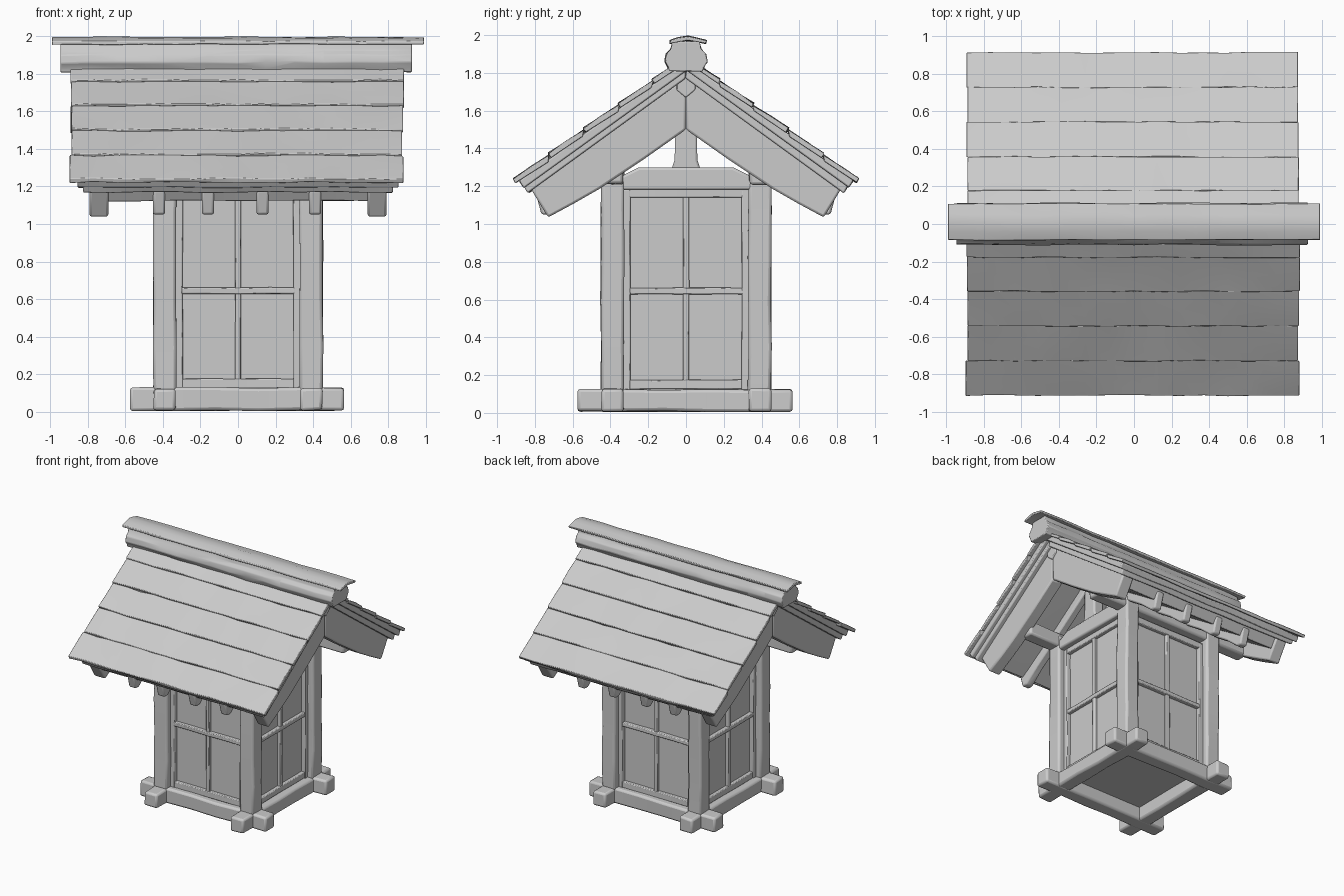
import bpy, bmesh, math, random

if "Cube" in bpy.data.objects:
    bpy.data.objects.remove(bpy.data.objects["Cube"])
random.seed(4)


def prism(name, profile, axis, t0, t1, segs=1, wob=0.0, bevel=0.012):
    """Extrude a 2D profile along an axis, with slight hand-hewn waviness."""
    bm = bmesh.new()
    rings = []
    for i in range(segs + 1):
        t = t0 + (t1 - t0) * i / segs
        ring = []
        for u, v in profile:
            a = u + random.uniform(-wob, wob)
            b = v + random.uniform(-wob, wob)
            co = {'x': (t, a, b), 'y': (a, t, b), 'z': (a, b, t)}[axis]
            ring.append(bm.verts.new(co))
        rings.append(ring)
    n = len(profile)
    for r0, r1 in zip(rings, rings[1:]):
        for j in range(n):
            k = (j + 1) % n
            bm.faces.new((r0[j], r0[k], r1[k], r1[j]))
    bm.faces.new(rings[0])
    bm.faces.new(rings[-1])
    bmesh.ops.recalc_face_normals(bm, faces=bm.faces)
    me = bpy.data.meshes.new(name)
    bm.to_mesh(me)
    bm.free()
    ob = bpy.data.objects.new(name, me)
    bpy.context.collection.objects.link(ob)
    if bevel:
        m = ob.modifiers.new("soft_edges", 'BEVEL')
        m.width, m.segments, m.limit_method = bevel, 2, 'ANGLE'
        m.angle_limit = math.radians(35)
    bpy.ops.object.select_all(action='DESELECT')
    ob.select_set(True)
    bpy.context.view_layer.objects.active = ob
    bpy.ops.object.shade_smooth_by_angle(angle=math.radians(40))
    return ob


def rect(u0, u1, v0, v1):
    return [(u0, v0), (u1, v0), (u1, v1), (u0, v1)]


def beam(name, axis, cu, cv, wu, wv, t0, t1, segs=5, wob=0.004, bevel=0.016):
    return prism(name, rect(cu - wu / 2, cu + wu / 2, cv - wv / 2, cv + wv / 2),
                 axis, t0, t1, segs, wob, bevel)


def flip(profile, s):
    return [(s * u, v) for u, v in profile]


# base: crossing sill beams and a floor panel
for s in (-1, 1):
    beam("sill_beam_long", 'x', s * 0.39, 0.068, 0.12, 0.122, -0.575, 0.565)
    beam("sill_beam_cross", 'y', s * 0.39, 0.066, 0.118, 0.116, -0.575, 0.565)
prism("floor_panel", rect(-0.36, 0.36, -0.36, 0.36), 'z', 0.11, 0.135, bevel=0)

# corner posts
for sx in (-1, 1):
    for sy in (-1, 1):
        beam("corner_post", 'z', sx * 0.39, sy * 0.39, 0.122, 0.122, 0.11, 1.30)

# window panels, frames and glazing bars on all four walls
for axis in 'xy':
    for s in (-1, 1):
        d = s * 0.375                       # wall plane of the frame

        def upright(name, c, w, depth, z0, z1):
            if axis == 'x':
                beam(name, 'z', c, d, w, depth, z0, z1, 4, 0.002, 0.006)
            else:
                beam(name, 'z', d, c, depth, w, z0, z1, 4, 0.002, 0.006)

        def rail(name, z, h, depth):
            beam(name, axis, d, z, depth, h, -0.34, 0.34, 4, 0.002, 0.006)

        p = s * 0.36
        beam("window_panel", axis, p, 0.65, 0.02, 1.08, -0.34, 0.34, 1, 0, 0)
        for c in (-0.317, 0.317):
            upright("window_jamb", c, 0.045, 0.055, 0.12, 1.18)
        rail("window_bottom_rail", 0.15, 0.05, 0.045)
        rail("window_top_rail", 1.165, 0.05, 0.05)
        upright("vertical_bar", 0, 0.032, 0.04, 0.15, 1.16)
        rail("horizontal_bar", 0.645, 0.034, 0.05)

# wall-top purlins, gable tie beams, king posts and ridge purlin
for s in (-1, 1):
    beam("wall_purlin", 'x', s * 0.39, 1.265, 0.11, 0.11, -0.72, 0.72)
    tie = [(-0.37, 1.18), (0.37, 1.18), (0.35, 1.25), (0.25, 1.30),
           (-0.25, 1.30), (-0.35, 1.25)]
    prism("gable_tie_beam", tie, 'x', s * 0.39 - 0.055, s * 0.39 + 0.055, 1, 0, 0.014)
    king = [(-0.08, 1.28), (0.08, 1.28), (0.06, 1.34), (0.055, 1.72),
            (-0.055, 1.72), (-0.06, 1.34)]
    prism("king_post", king, 'x', s * 0.39 - 0.045, s * 0.39 + 0.045)
prism("ridge_purlin", [(0, 1.67), (0.05, 1.71), (0.05, 1.80), (-0.05, 1.80),
                       (-0.05, 1.71)], 'x', -0.80, 0.80, 6, 0.002, 0.006)

# bargeboards at the gables, with a soffit and shallow rafters between them
board = [(0, 1.50), (0.22, 1.345), (0.46, 1.185), (0.60, 1.105), (0.73, 1.035),
         (0.83, 1.20), (0.64, 1.33), (0.46, 1.45), (0, 1.78)]
rafter = [(0, 1.57), (0.46, 1.245), (0.60, 1.15), (0.72, 1.05), (0.765, 1.05),
          (0.80, 1.18), (0.46, 1.42), (0, 1.75)]
soffit = [(0, 1.645), (0.46, 1.315), (0.76, 1.12), (0.81, 1.20), (0.46, 1.45), (0, 1.78)]
for s in (-1, 1):
    for x in (-0.74, 0.74):
        prism("bargeboard", flip(board, s), 'x', x - 0.05, x + 0.05, 1, 0, 0.012)
    for x in (-0.42, -0.16, 0.13, 0.41):
        prism("rafter", flip(rafter, s), 'x', x - 0.032, x + 0.032, 1, 0, 0.012)
    prism("soffit", flip(soffit, s), 'x', -0.71, 0.71, 8, 0.003, 0.008)

# roof: two stepped underlayers and overlapping planks on each slope
SLOPE = 0.715
for s in (-1, 1):
    for name, top, thick, y1, hx in (("roof_lower_layer", 1.82, 0.05, 0.86, 0.825),
                                     ("roof_upper_layer", 1.865, 0.05, 0.885, 0.855)):
        slab = [(0, top), (y1, top - SLOPE * y1),
                (y1 - 0.025, top - SLOPE * y1 - thick + 0.01), (0, top - thick)]
        prism(name, flip(slab, s), 'x', -hx, hx, 10, 0.004, 0.008)
    edges = [0.0, 0.18, 0.36, 0.545, 0.73, 0.915]
    for a, b in zip(edges, edges[1:]):
        za, zb = 1.888 - SLOPE * a, 1.896 - SLOPE * b
        m = (a + b) / 2
        plank = [(a - 0.005, za), (m, (za + zb) / 2 - 0.002), (b, zb),
                 (b - 0.012, zb - 0.022), (a, za - 0.035)]
        prism("roof_plank", flip(plank, s), 'x', -0.89 + random.uniform(-0.006, 0.006),
              0.878 + random.uniform(-0.006, 0.006), 14, 0.004, 0.004)

# ridge log with a peaked cap board
ridge = [(0.085, 1.81), (0.095, 1.83), (0.112, 1.86), (0.105, 1.90), (0.08, 1.925),
         (0.07, 1.965)]
prism("ridge_log", ridge + [(-u, v) for u, v in reversed(ridge)], 'x',
      -0.945, 0.925, 12, 0.004, 0.006)
cap = [(-0.085, 1.955), (0.01, 1.972), (0.105, 1.955), (0.11, 1.973), (0.05, 1.987),
       (0.01, 1.996), (-0.04, 1.987), (-0.085, 1.973)]
prism("ridge_cap", cap, 'x', -0.99, 0.99, 12, 0.003, 0.004)
